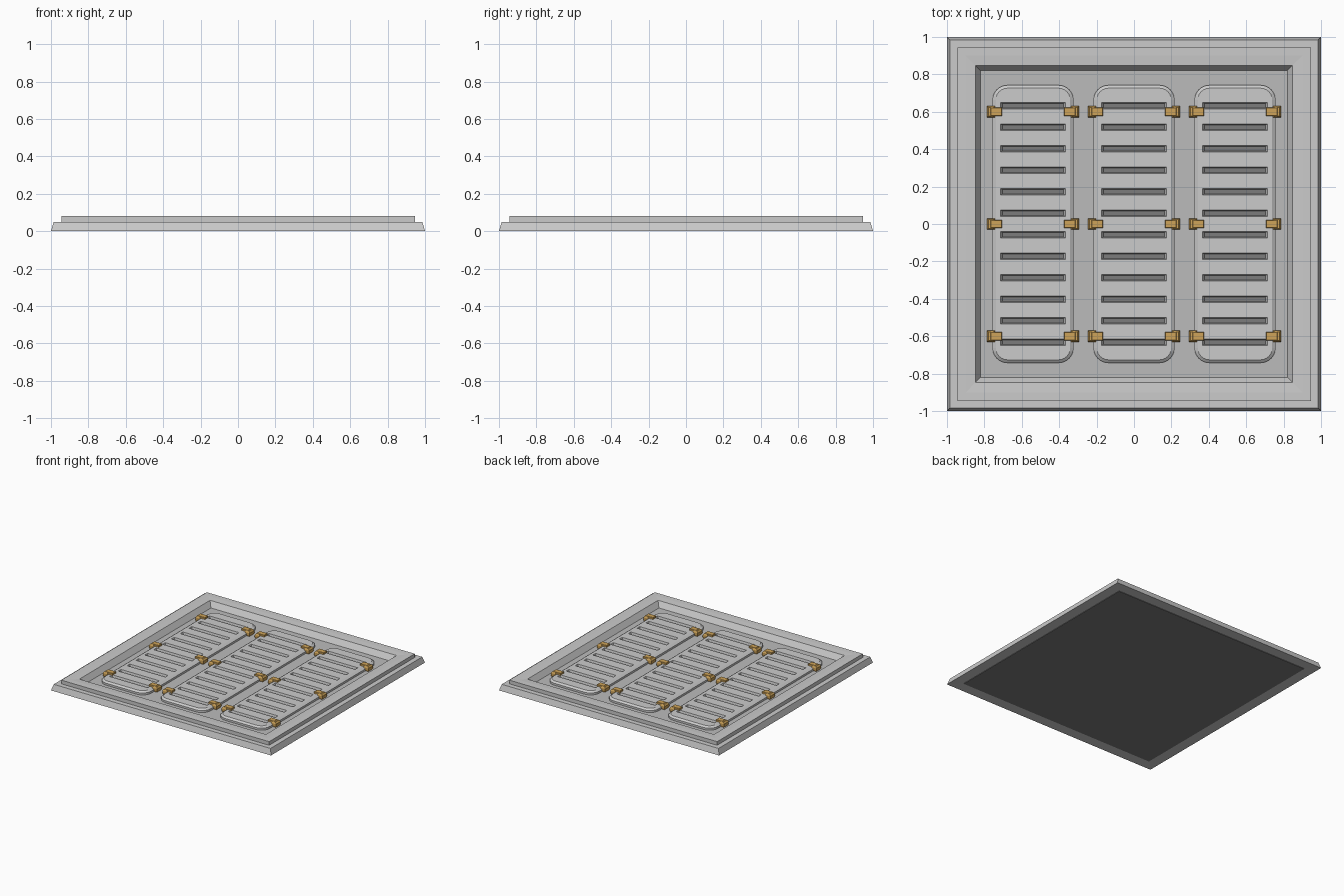
import bpy, bmesh, math

if "Cube" in bpy.data.objects:
    bpy.data.objects.remove(bpy.data.objects["Cube"])


def material(name, rgb):
    m = bpy.data.materials.new(name)
    m.diffuse_color = (*rgb, 1)
    m.use_nodes = True
    m.node_tree.nodes["Principled BSDF"].inputs["Base Color"].default_value = m.diffuse_color
    return m


DARK = material("dark_metal", (0.2, 0.2, 0.2))
BRASS = material("brass", (0.62, 0.37, 0.10))


def finish(name, bm, mat=None):
    bmesh.ops.recalc_face_normals(bm, faces=bm.faces[:])
    me = bpy.data.meshes.new(name)
    bm.to_mesh(me)
    bm.free()
    ob = bpy.data.objects.new(name, me)
    bpy.context.collection.objects.link(ob)
    if mat:
        me.materials.append(mat)
    return ob


def rounded_rect(hx, hy, r, n=6):
    """Outline of a rectangle; r = 0 gives four plain corners."""
    if r == 0:
        return [(hx, hy), (-hx, hy), (-hx, -hy), (hx, -hy)]
    pts = []
    for q, (sx, sy) in enumerate([(1, 1), (-1, 1), (-1, -1), (1, -1)]):
        for i in range(n + 1):
            a = math.pi / 2 * (q + i / n)
            pts.append((sx * (hx - r) + r * math.cos(a), sy * (hy - r) + r * math.sin(a)))
    return pts


def loft(bm, rings, centre=(0, 0), closed=False):
    """Stack of (hx, hy, radius, z) outlines; closed joins last to first, else it is capped."""
    loops = []
    for hx, hy, r, z in rings:
        loops.append([bm.verts.new((centre[0] + x, centre[1] + y, z))
                      for x, y in rounded_rect(hx, hy, r)])
    pairs = list(zip(loops, loops[1:]))
    if closed:
        pairs.append((loops[-1], loops[0]))
    else:
        bm.faces.new(loops[0])
        bm.faces.new(loops[-1])
    for a, b in pairs:
        n = len(a)
        for i in range(n):
            j = (i + 1) % n
            bm.faces.new((a[i], a[j], b[j], b[i]))


FLOOR, TOP = 0.032, 0.06

# Stepped square frame, profile swept around the centre
bm = bmesh.new()
profile = [(0.91, 0.004), (1.0, 0.002), (0.985, 0.05), (0.945, 0.05), (0.945, 0.08),
           (0.90, 0.08), (0.848, 0.077), (0.82, FLOOR), (0.82, 0.02), (0.91, 0.02)]
loft(bm, [(s, s, 0, z) for s, z in profile], closed=True)
finish("frame", bm)

# Base plate and recessed floor
bm = bmesh.new()
loft(bm, [(0.91, 0.91, 0, 0.0), (0.91, 0.91, 0, 0.012)])
finish("base_plate", bm, DARK)
bm = bmesh.new()
loft(bm, [(0.825, 0.825, 0, 0.01), (0.825, 0.825, 0, FLOOR)])
finish("floor_plate", bm, material("floor_grey", (0.5, 0.5, 0.5)))

for label, cx in (("left", -0.54), ("middle", 0.0), ("right", 0.54)):
    # Vent panel with rounded corners and bevelled rim
    bm = bmesh.new()
    loft(bm, [(0.217, 0.742, 0.08, FLOOR - 0.01), (0.217, 0.742, 0.08, TOP - 0.012),
              (0.199, 0.726, 0.062, TOP)], (cx, 0))
    panel = finish(label + "_vent_panel", bm)
    # Twelve slots cut into the panel
    bm = bmesh.new()
    for i in range(12):
        y = 0.6325 - 0.115 * i
        loft(bm, [(0.164, 0.012, 0, 0.036), (0.175, 0.018, 0, TOP + 0.002)], (cx, y))
    cutter = finish("slot_cutter", bm)
    cutter.hide_render = True
    mod = panel.modifiers.new("slots", 'BOOLEAN')
    mod.operation, mod.solver, mod.object = 'DIFFERENCE', 'EXACT', cutter
    bpy.context.view_layer.objects.active = panel
    bpy.ops.object.modifier_apply(modifier=mod.name)
    bpy.data.objects.remove(cutter)
    # Dark strips at the bottom of the slots
    bm = bmesh.new()
    for i in range(12):
        y = 0.6325 - 0.115 * i
        loft(bm, [(0.164, 0.012, 0, 0.034), (0.164, 0.012, 0, 0.037)], (cx, y))
    finish(label + "_slot_bottoms", bm, DARK)

    # Brass clips: a tab over the rim and a chamfered foot outside it
    bm = bmesh.new()
    for s in (-1, 1):
        for y in (-0.6, 0.0, 0.6):
            loft(bm, [(0.03, 0.022, 0, TOP - 0.005), (0.03, 0.022, 0, 0.073),
                      (0.028, 0.020, 0, 0.075)], (cx + s * 0.196, y))
            loft(bm, [(0.017, 0.027, 0, FLOOR - 0.002), (0.022, 0.030, 0, 0.042),
                      (0.022, 0.030, 0, 0.060), (0.012, 0.023, 0, 0.073)], (cx + s * 0.225, y))
    finish(label + "_clips", bm, BRASS)
